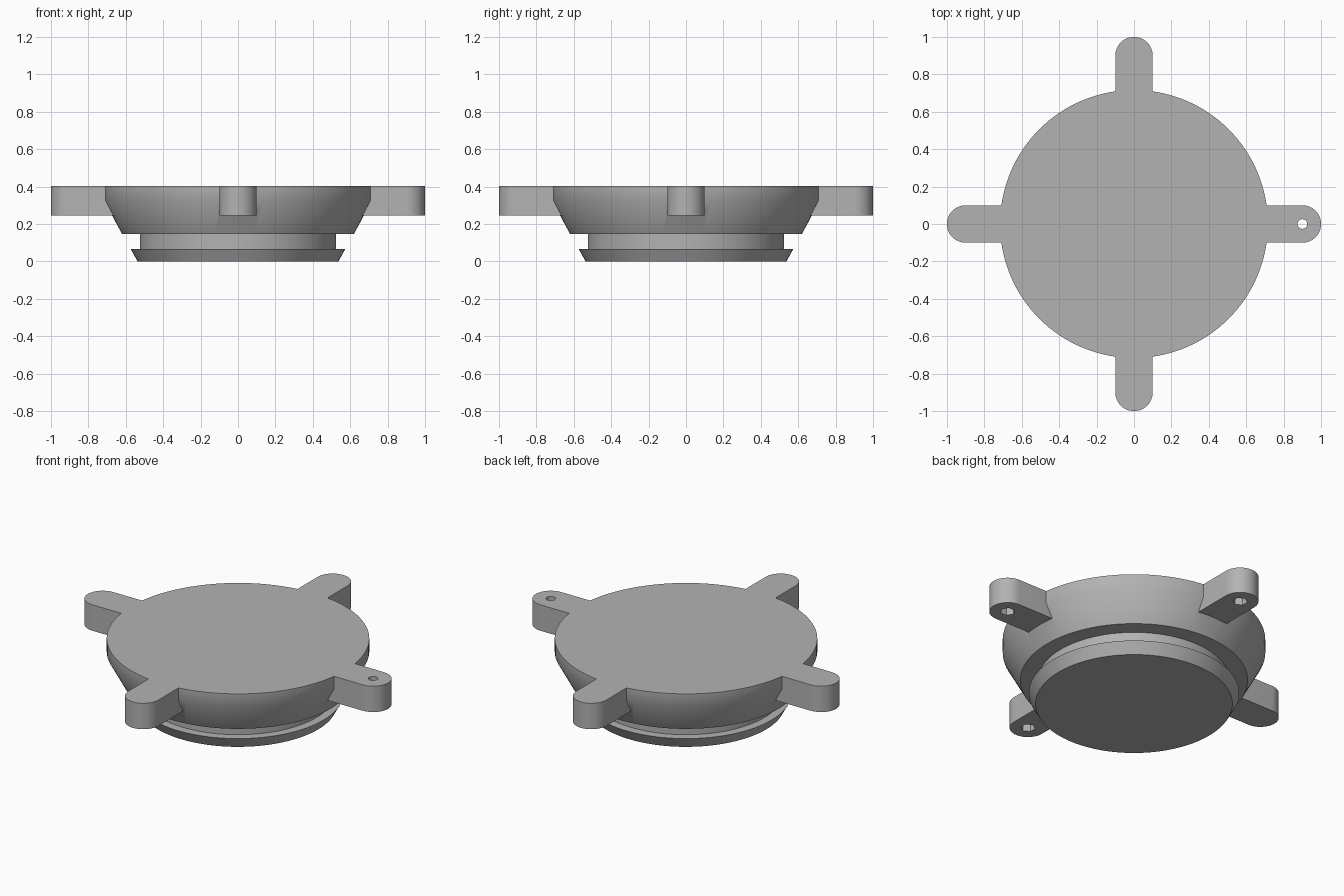
import bpy, bmesh, math
from mathutils import Matrix

if "Cube" in bpy.data.objects:
    bpy.data.objects.remove(bpy.data.objects["Cube"])

grey = bpy.data.materials.new("plain_grey")
grey.diffuse_color = (0.45, 0.45, 0.45, 1)
grey.use_nodes = True
grey.node_tree.nodes["Principled BSDF"].inputs["Base Color"].default_value = grey.diffuse_color


def make_object(name, bm):
    bmesh.ops.recalc_face_normals(bm, faces=bm.faces)
    mesh = bpy.data.meshes.new(name)
    bm.to_mesh(mesh)
    bm.free()
    mesh.materials.append(grey)
    obj = bpy.data.objects.new(name, mesh)
    bpy.context.collection.objects.link(obj)
    return obj


def prism(name, outline, z0, z1, angle):
    """Extrude a flat outline from z0 to z1 and turn it about the z axis."""
    bm = bmesh.new()
    face = bm.faces.new([bm.verts.new((x, y, z0)) for x, y in outline])
    top = bmesh.ops.extrude_face_region(bm, geom=[face])["geom"]
    verts = [v for v in top if isinstance(v, bmesh.types.BMVert)]
    bmesh.ops.translate(bm, verts=verts, vec=(0, 0, z1 - z0))
    bm.transform(Matrix.Rotation(angle, 4, 'Z'))
    return make_object(name, bm)


def ring(x, radius, sides):
    return [(x + radius * math.cos(math.tau * i / sides),
             radius * math.sin(math.tau * i / sides)) for i in range(sides)]


def combine(target, tool, operation):
    mod = target.modifiers.new(operation.lower(), 'BOOLEAN')
    mod.operation, mod.solver, mod.object = operation, 'EXACT', tool
    bpy.context.view_layer.objects.active = target
    bpy.ops.object.modifier_apply(modifier=mod.name)
    bpy.data.objects.remove(tool)


# Round cap: foot flange, groove, flared bowl and straight rim
profile = [(0.537, 0), (0.574, 0.067), (0.524, 0.067), (0.524, 0.147),
           (0.62, 0.147), (0.716, 0.325), (0.716, 0.402)]
SIDES = 128
bm = bmesh.new()
rings = [[bm.verts.new((x, y, z)) for x, y in ring(0, r, SIDES)] for r, z in profile]
for low, high in zip(rings, rings[1:]):
    for i in range(SIDES):
        j = (i + 1) % SIDES
        bm.faces.new((low[i], low[j], high[j], high[i]))
bm.faces.new(rings[0][::-1])
bm.faces.new(rings[-1])
cap = make_object("cap_with_mounting_tabs", bm)

# Four rounded mounting tabs around the rim
tab_outline = [(0.5, -0.1)] + [
    (0.9 + 0.1 * math.cos(a), 0.1 * math.sin(a))
    for a in (math.pi * (i / 24 - 0.5) for i in range(25))] + [(0.5, 0.1)]
for k in range(4):
    combine(cap, prism("tab", tab_outline, 0.246, 0.402, k * math.pi / 2), 'UNION')

# Screw holes with hexagonal nut pockets underneath
for k in range(4):
    a = k * math.pi / 2
    combine(cap, prism("screw_hole", ring(0.9, 0.026, 24), 0.2, 0.5, a), 'DIFFERENCE')
    combine(cap, prism("nut_pocket", ring(0.9, 0.041, 6), 0.2, 0.296, a), 'DIFFERENCE')

bpy.ops.object.select_all(action='DESELECT')
cap.select_set(True)
bpy.context.view_layer.objects.active = cap
bpy.ops.object.shade_smooth_by_angle(angle=math.radians(30))
